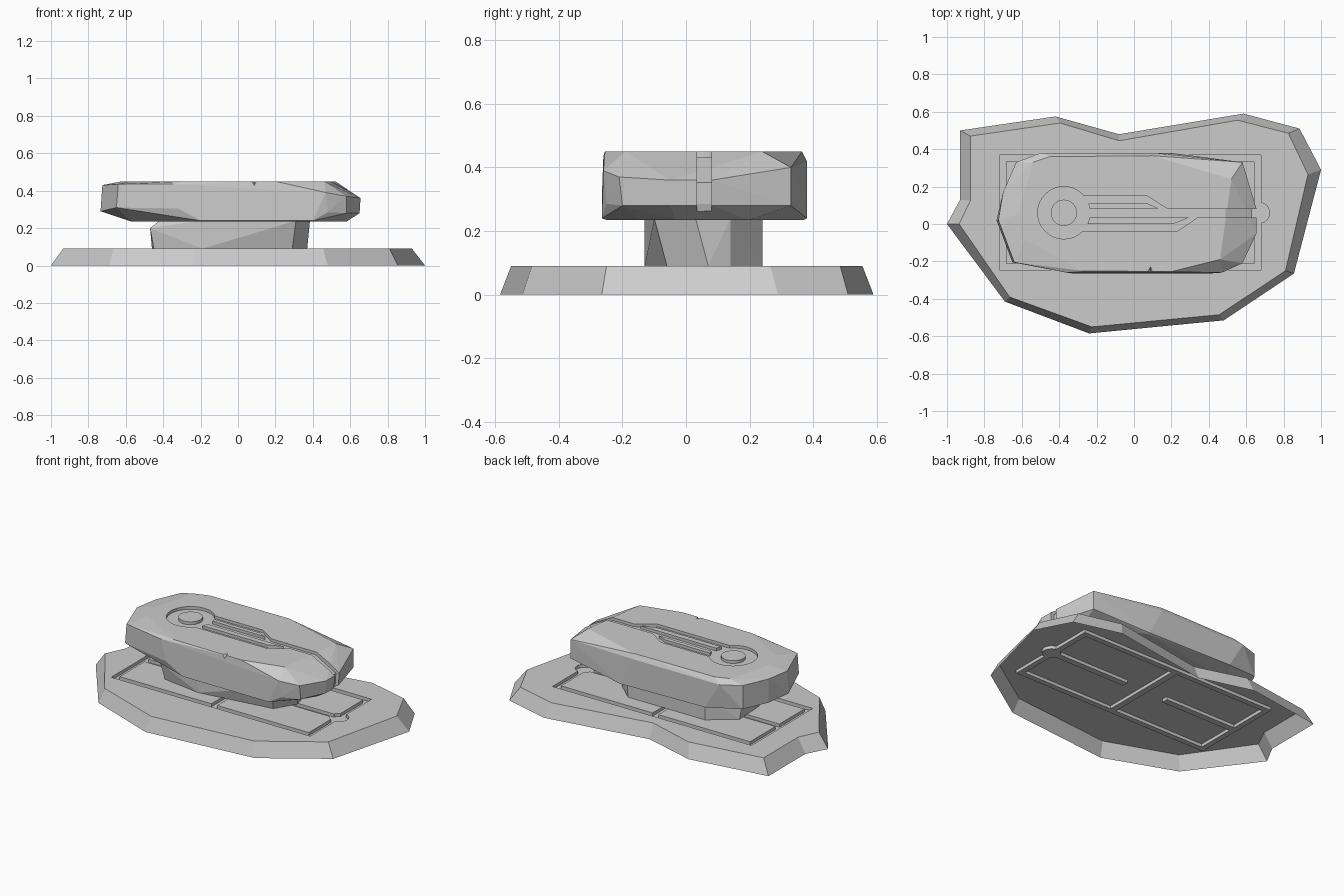
import bpy, bmesh, math

if "Cube" in bpy.data.objects:
    bpy.data.objects.remove(bpy.data.objects["Cube"])


def to_object(name, bm):
    bmesh.ops.recalc_face_normals(bm, faces=bm.faces)
    me = bpy.data.meshes.new(name)
    bm.to_mesh(me)
    bm.free()
    ob = bpy.data.objects.new(name, me)
    bpy.context.collection.objects.link(ob)
    return ob


def loft(name, low, high, z0, z1):
    bm = bmesh.new()
    a = [bm.verts.new((x, y, z0)) for x, y in low]
    b = [bm.verts.new((x, y, z1)) for x, y in high]
    n = len(a)
    bm.faces.new(a[::-1])
    bm.faces.new(b)
    for i in range(n):
        j = (i + 1) % n
        bm.faces.new((a[i], a[j], b[j], b[i]))
    return to_object(name, bm)


def prism(pts, z0, z1):
    return loft("cutter", pts, pts, z0, z1)


def rect(x0, y0, x1, y1):
    return [(x0, y0), (x1, y0), (x1, y1), (x0, y1)]


def circle(x, y, r, n=32):
    return [(x + r * math.cos(math.tau * i / n), y + r * math.sin(math.tau * i / n)) for i in range(n)]


def hull(name, pts):
    bm = bmesh.new()
    for p in pts:
        bm.verts.new(p)
    res = bmesh.ops.convex_hull(bm, input=bm.verts)
    loose = [v for v in bm.verts if not v.link_faces]
    bmesh.ops.delete(bm, geom=loose, context='VERTS')
    bmesh.ops.dissolve_limit(bm, angle_limit=math.radians(3), verts=bm.verts, edges=bm.edges)
    return to_object(name, bm)


def cut(target, *cutters):
    for c in cutters:
        m = target.modifiers.new("cut", 'BOOLEAN')
        m.operation, m.solver, m.object = 'DIFFERENCE', 'EXACT', c
        bpy.context.view_layer.objects.active = target
        bpy.ops.object.modifier_apply(modifier=m.name)
        bpy.data.objects.remove(c)
    return target


# Base slab with bevelled irregular rim
rim = [(-.93, .50), (-.42, .575), (-.08, .48), (.585, .59), (.885, .51), (1, .29),
       (.855, -.265), (.48, -.515), (-.24, -.585), (-.69, -.415), (-1, 0), (-.93, .13)]
deck = [(-.875, .47), (-.395, .54), (-.08, .445), (.555, .555), (.825, .485), (.93, .265),
        (.81, -.25), (.455, -.485), (-.225, -.55), (-.665, -.39), (-.935, 0), (-.875, .125)]
base = loft("base_slab", rim[::-1], deck[::-1], 0, .09)

# Grooves in the base: frame, cross bar, two slots and a round pad
F, T = .07, .12
frame = cut(prism(rect(-.72, -.245, .68, .37), F, T), prism(rect(-.685, -.21, .645, .335), F - .02, T + .02))
cut(base, frame,
    prism(rect(-.04, -.23, 0, .355), F, T),
    prism(rect(.115, .04, .66, .08), F, T),
    prism(rect(-.70, .04, -.18, .08), F, T),
    prism(circle(.67, .06, .055, 24), F, T))

# The slab is a shell that is open underneath
bm = bmesh.new()
bm.from_mesh(base.data)
under = [f for f in bm.faces if all(v.co.z < .001 for v in f.verts)]
bmesh.ops.delete(bm, geom=under, context='FACES')
bm.to_mesh(base.data)
bm.free()

# Stone support between slab and upper stone
foot = [(-.45, -.09), (-.19, -.13), (.29, -.06), (.37, .07), (.35, .14), (.24, .24), (-.3, .24), (-.46, .12)]
head = [(-.42, -.10), (-.2, -.13), (.31, -.10), (.385, .03), (.37, .14), (.25, .24), (-.3, .24), (-.42, .12)]
hull("support_stone", [(x, y, .09) for x, y in foot] + [(x, y, .24) for x, y in head]
     + [(-.47, -.11, .20), (-.47, .1, .20)])

# Upper stone: faceted block
top = [(-.54, .33), (-.62, .05), (-.58, -.08), (-.28, -.25), (.2, -.255), (.46, -.19),
       (.49, 0), (.52, .24), (.1, .365), (-.45, .36)]
upper = [(-.725, .02, .43), (-.70, .17, .43), (-.64, -.205, .435), (-.63, .33, .43), (-.5, .38, .42),
         (.11, .38, .42), (.58, .33, .40), (.655, .08, .36), (.655, -.05, .36), (.58, -.21, .37),
         (.47, -.26, .39), (-.36, -.26, .435)]
lower = [(-.735, .02, .29), (-.65, -.205, .31), (-.32, -.265, .305), (-.2, -.265, .24), (.4, -.265, .24),
         (.48, -.25, .285), (.58, -.2, .28), (.65, -.05, .28), (.65, .08, .28), (.58, .33, .28),
         (.2, .38, .24), (-.4, .38, .25), (-.63, .33, .28), (-.7, .17, .28)]
bottom = [(-.57, -.1), (-.5, .25), (.5, -.15), (.56, .2), (.58, -.03), (-.2, -.25), (.4, -.25), (.2, .37)]
stone = hull("upper_stone", [(x, y, .45) for x, y in top] + upper + lower + [(x, y, .235) for x, y in bottom])

# Inlaid ring and branching channels on top
ring = cut(prism(circle(-.375, .06, .14), .432, .5), prism(circle(-.375, .06, .07), .4, .52))
channel = cut(prism([(-.3, .15), (.07, .15), (.18, .08), (.5, .08), (.5, .035), (.34, .035), (.23, -.04),
                     (-.3, -.04)][::-1], .432, .5),
              prism([(-.25, .083), (.13, .083), (.07, .11), (-.25, .11)], .4, .52),
              prism([(-.25, 0), (.21, 0), (.295, .035), (-.25, .035)], .4, .52))
# Channel continues down the sloping end
side = [(.47, .432), (.49, .432), (.632, .352), (.628, .285), (.6, .2), (.8, .2), (.8, .5), (.47, .5)]
strip = prism(side, 0, .045)
for v in strip.data.vertices:
    x, z, y = v.co
    v.co = (x, y + .035, z)
strip.data.flip_normals()
# Chip in the front edge
chip = hull("cutter", [(.04, -.29, .47), (.12, -.29, .47), (.085, -.29, .405), (.09, -.20, .47)])
cut(stone, ring, channel, strip, chip)
